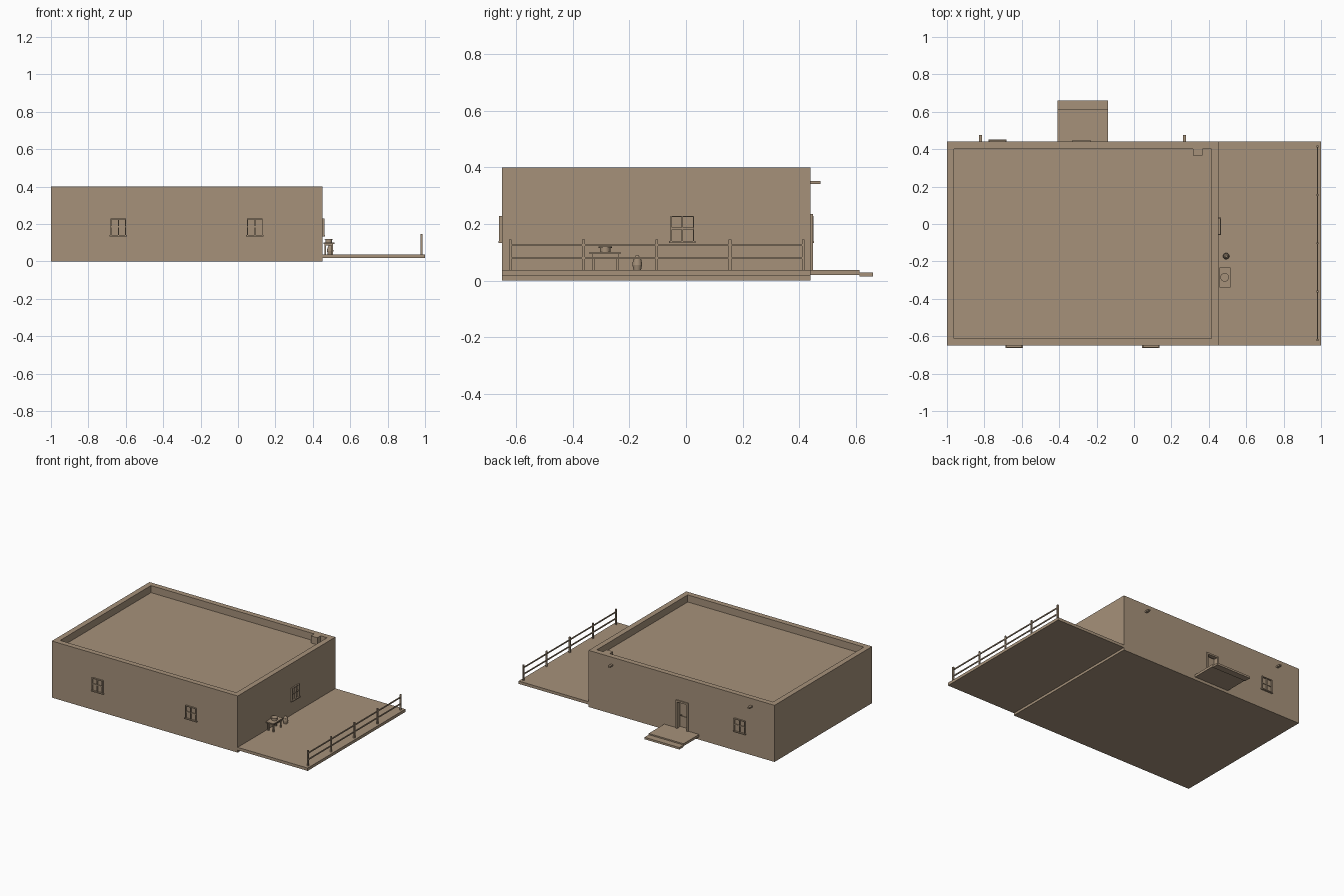
import bpy, bmesh, math
from mathutils import Matrix

cube = bpy.data.objects.get("Cube")
if cube:
    bpy.data.objects.remove(cube, do_unlink=True)

# Single adobe colour
adobe = bpy.data.materials.new("adobe_tan")
adobe.use_nodes = True
adobe.diffuse_color = (0.38, 0.285, 0.195, 1)
adobe.node_tree.nodes["Principled BSDF"].inputs["Base Color"].default_value = adobe.diffuse_color


def add_box(bm, x0, x1, y0, y1, z0, z1):
    size = Matrix.Diagonal((x1 - x0, y1 - y0, z1 - z0, 1))
    centre = Matrix.Translation(((x0 + x1) / 2, (y0 + y1) / 2, (z0 + z1) / 2))
    bmesh.ops.create_cube(bm, size=1, matrix=centre @ size)


def finish(name, bm):
    mesh = bpy.data.meshes.new(name)
    bm.to_mesh(mesh)
    bm.free()
    mesh.materials.append(adobe)
    obj = bpy.data.objects.new(name, mesh)
    bpy.context.collection.objects.link(obj)
    return obj


def boxes(name, *items):
    bm = bmesh.new()
    for item in items:
        add_box(bm, *item)
    return finish(name, bm)


def cylinders(name, *items):
    bm = bmesh.new()
    for x, y, z0, z1, r0, r1 in items:
        bmesh.ops.create_cone(bm, cap_ends=True, segments=16, radius1=r0, radius2=r1,
                              depth=z1 - z0, matrix=Matrix.Translation((x, y, (z0 + z1) / 2)))
    obj = finish(name, bm)
    bpy.context.view_layer.objects.active = obj
    obj.select_set(True)
    bpy.ops.object.shade_smooth_by_angle(angle=math.radians(40))
    obj.select_set(False)


RIGHT, LEFT, FRONT, BACK = 0.453, -1.0, -0.65, 0.44
DECK, TOP, ROOF, PARAPET = 0.037, 0.4, 0.35, 0.038

# House block with sunken roof inside a parapet
bm = bmesh.new()
add_box(bm, LEFT, RIGHT, FRONT, BACK, 0, TOP)
roof = max(bm.faces, key=lambda f: f.calc_center_median().z)
bmesh.ops.inset_region(bm, faces=[roof], thickness=PARAPET, use_even_offset=True)
lowered = bmesh.ops.extrude_face_region(bm, geom=[roof])
bmesh.ops.translate(bm, vec=(0, 0, ROOF - TOP),
                    verts=[g for g in lowered["geom"] if isinstance(g, bmesh.types.BMVert)])
if roof.is_valid:
    bmesh.ops.delete(bm, geom=[roof], context="FACES")
bmesh.ops.recalc_face_normals(bm, faces=bm.faces)
house = finish("house_walls", bm)

# Doorway recess
cutter = boxes("doorway_cutter", (-0.32, -0.24, BACK - 0.03, BACK + 0.1, DECK, 0.23))
cutter.hide_render = True
cut = house.modifiers.new("doorway", "BOOLEAN")
cut.operation = "DIFFERENCE"
cut.solver = "EXACT"
cut.object = cutter
bpy.context.view_layer.objects.active = house
bpy.ops.object.modifier_apply(modifier=cut.name)
bpy.data.objects.remove(cutter, do_unlink=True)

# Chimney stub in the parapet corner
boxes("chimney_stub", (0.315, 0.365, 0.365, BACK - PARAPET + 0.005, ROOF - 0.01, TOP))

# Door frame, panels and handle
boxes("door_frame",
      (-0.328, -0.316, BACK - 0.02, BACK + 0.008, DECK, 0.236),
      (-0.244, -0.232, BACK - 0.02, BACK + 0.008, DECK, 0.236),
      (-0.328, -0.232, BACK - 0.02, BACK + 0.008, 0.224, 0.236))
boxes("door_panels",
      (-0.305, -0.255, BACK - 0.032, BACK - 0.026, 0.05, 0.115),
      (-0.305, -0.255, BACK - 0.032, BACK - 0.026, 0.13, 0.21),
      (-0.255, -0.25, BACK - 0.032, BACK - 0.018, 0.117, 0.124))


# Window frame built facing the front, then turned onto its wall
def window(name, x, y, turn):
    w, z0, z1, t, d = 0.042, 0.14, 0.229, 0.005, 0.01
    obj = boxes(name,
                (-w, -w + t, -d, 0.005, z0, z1),
                (w - t, w, -d, 0.005, z0, z1),
                (-t / 2, t / 2, -d, 0.005, z0, z1),
                (-w, w, -d, 0.005, z1 - t, z1),
                (-w, w, -d + 0.004, 0.005, 0.18, 0.188),
                (-w - 0.005, w + 0.005, -d - 0.002, 0.005, 0.133, z0))
    obj.matrix_world = Matrix.Translation((x, y, 0)) @ Matrix.Rotation(math.radians(turn), 4, "Z")


window("front_window_right", -0.64, FRONT, 0)
window("front_window_left", 0.09, FRONT, 0)
window("side_window", RIGHT, -0.013, 90)
window("back_window", -0.73, BACK, 180)

# Roof drain spouts
for name, x in (("drain_spout_right", -0.82), ("drain_spout_left", 0.27)):
    boxes(name, (x - 0.008, x + 0.008, BACK - 0.01, 0.475, 0.341, 0.351))

# Side deck and back steps
boxes("deck", (RIGHT, 1, FRONT, BACK, 0.017, DECK))
boxes("back_steps",
      (-0.41, -0.138, BACK, 0.613, 0.02, DECK),
      (-0.41, -0.138, 0.613, 0.66, 0.014, 0.028))

# Deck railing
posts = [-0.62 + i * 0.2585 for i in range(5)]
boxes("railing_posts", *[(0.976, 0.986, y - 0.005, y + 0.005, DECK, 0.146) for y in posts])
boxes("railing_rails", *[(0.978, 0.984, posts[0], posts[-1], z, z + 0.008) for z in (0.076, 0.122)])

# Small table with a pot
boxes("table_top", (0.456, 0.516, -0.34, -0.232, 0.094, 0.102))
boxes("table_legs", *[(x, x + 0.008, y, y + 0.008, DECK, 0.094)
                      for x in (0.463, 0.501) for y in (-0.33, -0.247)])
boxes("table_apron", (0.465, 0.507, -0.326, -0.244, 0.084, 0.094))
cylinders("table_pot",
          (0.485, -0.285, 0.102, 0.116, 0.018, 0.018),
          (0.485, -0.285, 0.116, 0.121, 0.023, 0.023))

# Round barrel seat
cylinders("barrel_seat",
          (0.493, -0.172, DECK, 0.055, 0.013, 0.017),
          (0.493, -0.172, 0.055, 0.074, 0.017, 0.015),
          (0.493, -0.172, 0.074, 0.088, 0.013, 0.006))
